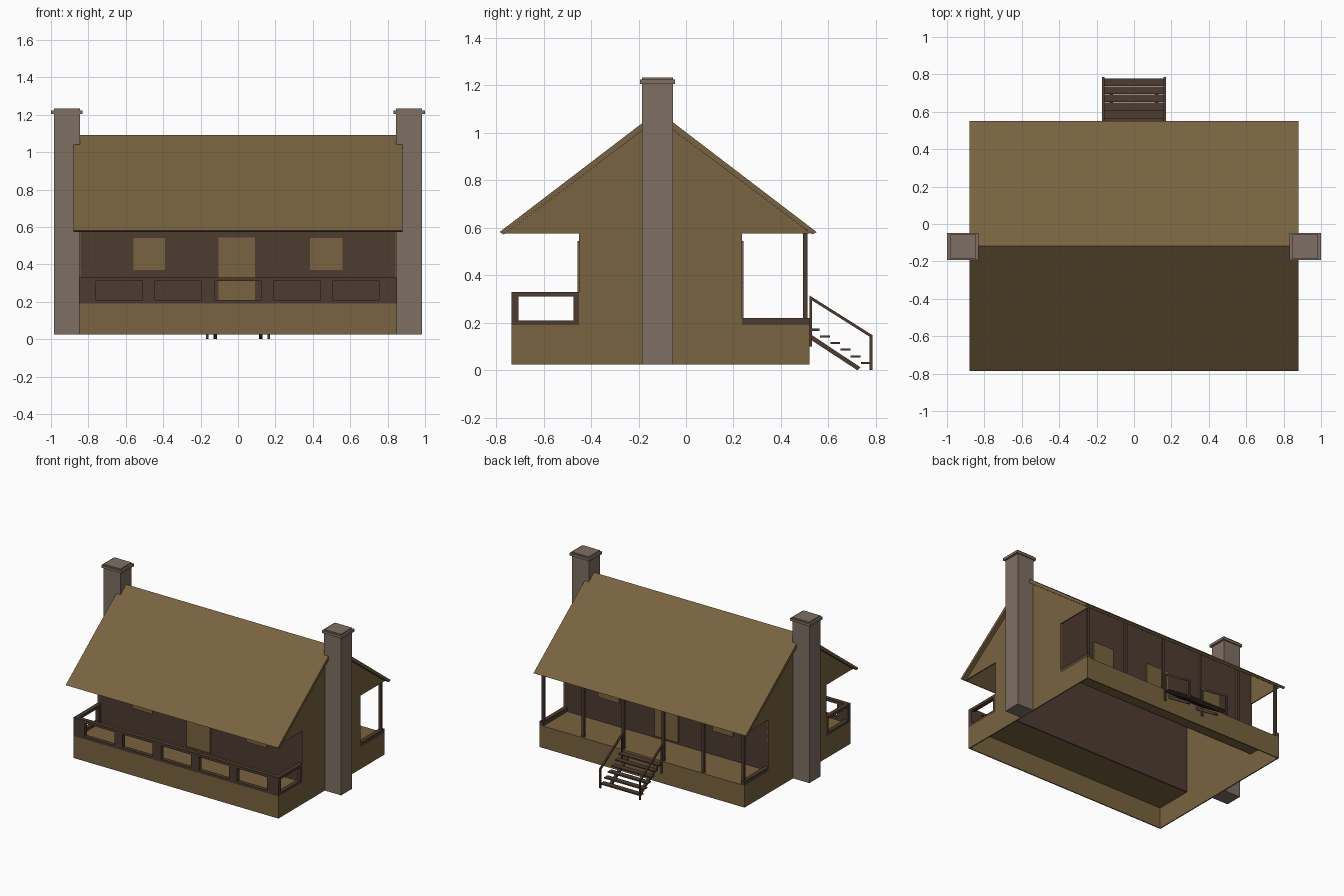
import bpy, bmesh, math
from mathutils import Vector

if "Cube" in bpy.data.objects:
    bpy.data.objects.remove(bpy.data.objects["Cube"])


def material(name, rgb):
    m = bpy.data.materials.new(name)
    m.diffuse_color = (*rgb, 1)
    m.use_nodes = True
    m.node_tree.nodes["Principled BSDF"].inputs["Base Color"].default_value = m.diffuse_color
    return m


TAN = material("tan_wood", (0.19, 0.125, 0.05))
BROWN = material("dark_wood", (0.075, 0.045, 0.03))
STONE = material("stone", (0.21, 0.16, 0.125))


def finish(name, bm, mat):
    bmesh.ops.recalc_face_normals(bm, faces=bm.faces)
    me = bpy.data.meshes.new(name)
    bm.to_mesh(me)
    bm.free()
    me.materials.append(mat)
    ob = bpy.data.objects.new(name, me)
    bpy.context.collection.objects.link(ob)
    return ob


def boxes(name, mat, *ranges):
    """One object made of boxes given as (x0, x1, y0, y1, z0, z1)."""
    bm = bmesh.new()
    for x0, x1, y0, y1, z0, z1 in ranges:
        vs = bmesh.ops.create_cube(bm, size=1)["verts"]
        for v in vs:
            v.co = Vector((x1 if v.co.x > 0 else x0,
                           y1 if v.co.y > 0 else y0,
                           z1 if v.co.z > 0 else z0))
    return finish(name, bm, mat)


def prism(name, mat, pts, x0, x1):
    """Extrude a y-z outline along x."""
    bm = bmesh.new()
    f = bm.faces.new([bm.verts.new((x0, y, z)) for y, z in pts])
    new = bmesh.ops.extrude_face_region(bm, geom=[f])["geom"]
    for v in new:
        if isinstance(v, bmesh.types.BMVert):
            v.co.x = x1
    return finish(name, bm, mat)


RIDGE_Y = -0.1175


def under_roof(y):
    return 1.06 - abs(y - RIDGE_Y) * 0.751


# Roof: one bent slab
C = RIDGE_Y
prism("roof", TAN, [(C - .668, .582), (C, 1.092), (C + .668, .582),
                    (C + .65, .572), (C, 1.06), (C - .65, .572)], -.88, .88)

# End walls, foundation to gable in one outline
end = [(-.735, .025), (.52, .025), (.52, .19), (.235, .19), (.235, .575),
       (C + .645, .575), (C, 1.06), (C - .645, .575), (-.45, .575),
       (-.45, .19), (-.735, .19)]
for side, s in (("left", -1), ("right", 1)):
    prism(side + "_end_wall", TAN, end, s * .842, s * .85)

# Foundation skirts and porch floors (open underneath)
W = .845
boxes("front_skirt", TAN, (-W, W, -.735, -.727, .025, .19))
boxes("back_skirt", TAN, (-W, W, .512, .52, .025, .19))
boxes("front_porch_floor", TAN, (-W, W, -.735, -.45, .182, .19))
boxes("back_porch_floor", TAN, (-W, W, .235, .52, .182, .19))

# Long walls rising to the roof underside
boxes("front_wall", BROWN, (-W, W, -.45, -.442, .183, under_roof(-.45)))
boxes("back_wall", BROWN, (-W, W, .227, .235, .183, under_roof(.235)))

# Doors and windows on both long walls
for side, y0, y1 in (("front", -.458, -.449), ("back", .234, .243)):
    boxes(side + "_door", TAN, (-.105, .09, y0, y1, .205, .545))
    for label, x0, x1 in (("left", -.56, -.39), ("right", .385, .56)):
        boxes(f"{side}_{label}_window", TAN, (x0, x1, y0, y1, .37, .54))

# Front parapet with framed openings
edges = [-.85, -.76, -.51, -.445, -.195, -.125, .125, .19, .44, .505, .755, .85]
stiles = [(edges[i], edges[i + 1], -.735, -.705, .21, .31)
          for i in range(0, len(edges), 2)]
boxes("front_railing", BROWN, (-.85, .85, -.735, -.705, .19, .21),
      (-.85, .85, -.735, -.705, .31, .33), *stiles)

for side, s in (("left", -1), ("right", 1)):
    x0, x1 = sorted((s * .82, s * .85))
    # Side railing of the front porch
    boxes(side + "_railing", BROWN,
          (x0, x1, -.705, -.45, .19, .21), (x0, x1, -.705, -.45, .31, .33),
          (x0, x1, -.475, -.45, .21, .31))
    # Low kerb of the back porch
    boxes(side + "_kerb", BROWN, (x0, x1, .235, .52, .19, .22))
    # Chimney and cap
    a, b = sorted((s * .845, s * .985))
    boxes(side + "_chimney", STONE, (a, b, -.185, -.055, .025, 1.233))
    boxes(side + "_chimney_cap", STONE,
          (a - .014, b + .014, -.193, -.047, 1.205, 1.224))

# Back porch posts
boxes("back_posts", BROWN, *[(x - .01, x + .01, .493, .511, .19, under_roof(.502) + .01)
                             for x in (-.83, -.498, -.166, .166, .498, .83)])

# Steps down from the back porch
boxes("stair_treads", BROWN, *[(-.165, .165, .522 + .043 * i, .563 + .043 * i,
                                .166 - .028 * i, .175 - .028 * i) for i in range(6)])
for side, s in (("left", -1), ("right", 1)):
    a, b = sorted((s * .112, s * .132))
    prism(side + "_stringer", BROWN, [(.52, .155), (.735, .012), (.722, 0), (.52, .132)], a, b)
    a, b = sorted((s * .158, s * .17))
    prism(side + "_handrail", BROWN, [(.52, .315), (.785, .148), (.785, .134), (.52, .301)], a, b)
    boxes(side + "_handrail_posts", BROWN, (a, b, .52, .53, .1, .305),
          (a, b, .773, .785, 0, .145))
